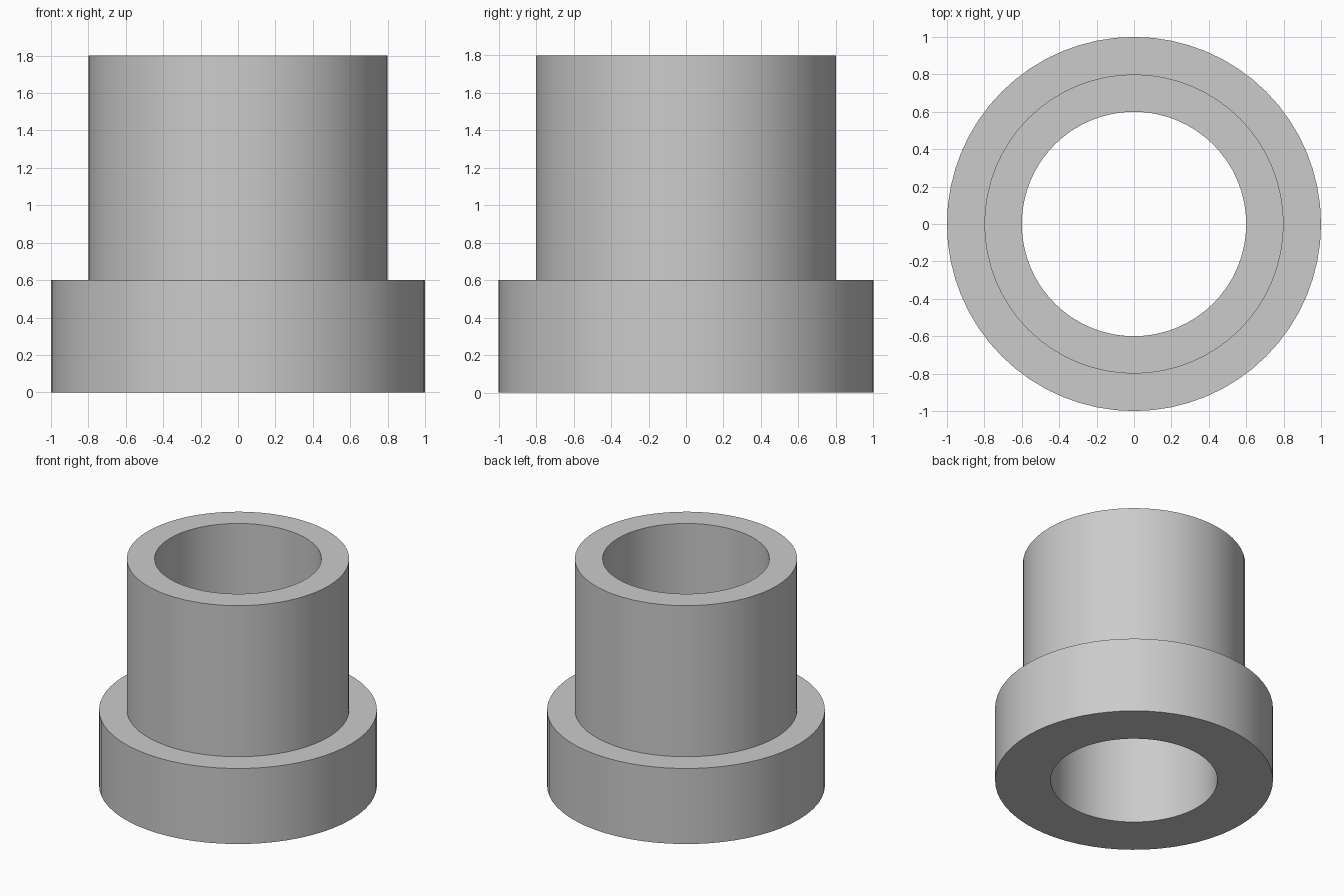
import bpy, bmesh
from math import cos, sin, tau, radians

if "Cube" in bpy.data.objects:
    bpy.data.objects.remove(bpy.data.objects["Cube"])

SEGMENTS = 64

# Closed half section (radius, height): straight bore, wide flange, narrower sleeve
PROFILE = [(0.6, 0), (1.0, 0), (1.0, 0.6), (0.8, 0.6), (0.8, 1.8), (0.6, 1.8)]


def lathe(name, profile, segments):
    """Revolve a closed profile around the z axis."""
    bm = bmesh.new()
    rings = []
    for i in range(segments):
        a = tau * i / segments
        rings.append([bm.verts.new((r * cos(a), r * sin(a), z)) for r, z in profile])
    n = len(profile)
    for i in range(segments):
        a, b = rings[i], rings[(i + 1) % segments]
        for j in range(n):
            k = (j + 1) % n
            bm.faces.new((a[j], b[j], b[k], a[k]))
    bmesh.ops.recalc_face_normals(bm, faces=bm.faces)
    mesh = bpy.data.meshes.new(name)
    bm.to_mesh(mesh)
    bm.free()
    obj = bpy.data.objects.new(name, mesh)
    bpy.context.collection.objects.link(obj)
    return obj


# Flanged bushing with smooth walls and crisp rims
bushing = lathe("flanged_bushing", PROFILE, SEGMENTS)
bpy.context.view_layer.objects.active = bushing
bushing.select_set(True)
bpy.ops.object.shade_smooth_by_angle(angle=radians(30))
